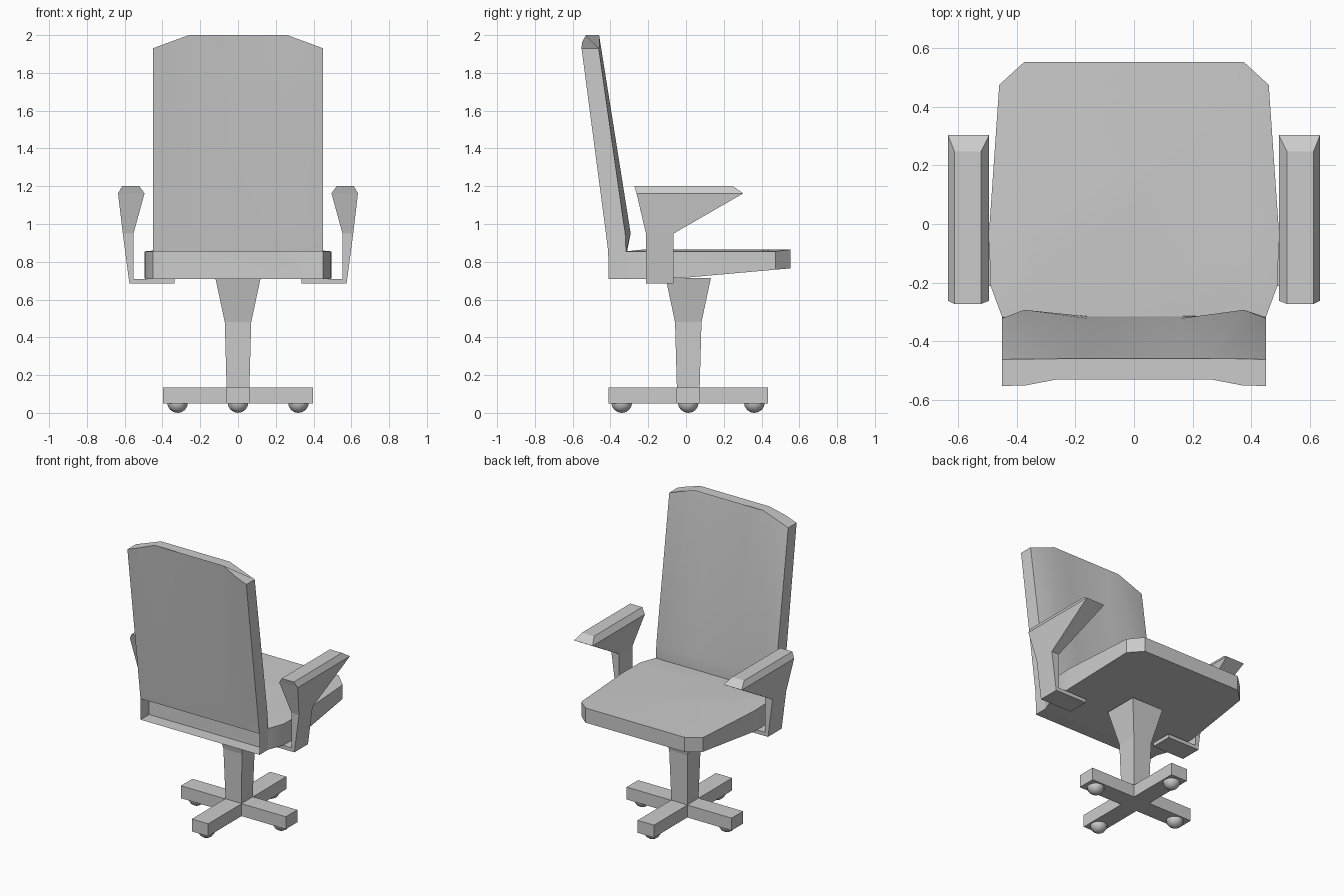
import bpy, bmesh
from math import radians

if "Cube" in bpy.data.objects:
    bpy.data.objects.remove(bpy.data.objects["Cube"])


def finish(name, bm, smooth=None, drop=None):
    """Turn a bmesh into an object, optionally dropping hidden faces."""
    bmesh.ops.recalc_face_normals(bm, faces=bm.faces)
    if drop:
        hidden = [f for f in bm.faces if drop(f.calc_center_median(), f.normal)]
        bmesh.ops.delete(bm, geom=hidden, context='FACES_ONLY')
    me = bpy.data.meshes.new(name)
    bm.to_mesh(me)
    bm.free()
    ob = bpy.data.objects.new(name, me)
    bpy.context.collection.objects.link(ob)
    if smooth:
        bpy.ops.object.select_all(action='DESELECT')
        ob.select_set(True)
        bpy.context.view_layer.objects.active = ob
        bpy.ops.object.shade_smooth_by_angle(angle=radians(smooth))
    return ob


def loft(rings, bm=None):
    """Skin a stack of equal-length closed rings and cap both ends."""
    bm = bm or bmesh.new()
    vs = [[bm.verts.new(p) for p in r] for r in rings]
    n = len(vs[0])
    for a, b in zip(vs, vs[1:]):
        for i in range(n):
            j = (i + 1) % n
            bm.faces.new((a[i], a[j], b[j], b[i]))
    bm.faces.new(vs[0][::-1])
    bm.faces.new(vs[-1])
    return bm


def rect(x0, x1, y0, y1, z):
    return [(x0, y0, z), (x1, y0, z), (x1, y1, z), (x0, y1, z)]


def mirrored(half):
    """Complete a right-hand half profile with its left-hand copy."""
    return half + [(-x, y, z) for x, y, z in reversed(half)]


# Backrest: half rings run from the rear centre strip round to the front
def back_ring(z, yb, edge, wing, mid):
    return mirrored([(.26, yb, z), (.37, yb, z), (.45, yb, z),
                     (.45, edge, z), (.375, wing, z), (.16, mid, z)])


top = mirrored([(.26, -.53, 2), (.37, -.551, 1.96), (.45, -.553, 1.93),
                (.45, -.462, 1.93), (.26, -.46, 2), (.16, -.46, 2)])
bm = loft([back_ring(.71, -.41, -.318, -.318, -.318),
           back_ring(.855, -.412, -.318, -.312, -.315),
           back_ring(.95, -.424, -.322, -.293, -.322),
           top])
finish("backrest", bm, 25, lambda c, n: c.z < .84 and n.y > .9)

# Seat: rounded-corner outline, sloping underside, slightly crowned top
outline = [(.45, -.318), (.49, -.21), (.495, -.03), (.46, .475), (.375, .553)]


def under(y):
    return .71 + .055 * max(0, y + .07) / .62


bottom = mirrored([(x, y, under(y)) for x, y in outline])
rim = mirrored([(x, y, .865 if y > .5 else .855) for x, y in outline])
crown = mirrored([(x * .75, .08 + (y - .08) * .75, .866) for x, y in outline])
finish("seat", loft([bottom, rim, crown]), 25,
       lambda c, n: n.y < -.9 and c.y < -.3)

# Armrests: bracket under the seat, post and flared pad
for side, s in (("right", 1), ("left", -1)):
    post = [rect(.553, .575, -.212, -.065, .685),
            rect(.553, .61, -.212, -.065, .95),
            rect(.495, .635, -.262, .303, 1.162),
            rect(.522, .613, -.273, .248, 1.2)]
    bm = loft([[(s * x, y, z) for x, y, z in r] for r in post])
    foot = [rect(.335, .565, -.212, -.065, z) for z in (.685, .71)]
    loft([[(s * x, y, z) for x, y, z in r] for r in foot], bm)
    finish(side + "_armrest", bm)

# Pedestal column
CY = .012
finish("pedestal", loft([rect(-w, w, CY - w, CY + w, z) for w, z in
                         ((.06, .12), (.07, .48), (.12, .715))]))

# Cross-shaped foot
w, L = .062, .397
cross = [(w, -.423), (w, -w), (L, -w), (L, w), (w, w), (w, .423),
         (-w, .423), (-w, w), (-L, w), (-L, -w), (-w, -w), (-w, -.423)]
finish("cross_base", loft([[(x, y + CY, z) for x, y in cross]
                           for z in (.05, .135)]))

# Ball castors
for i, (x, y) in enumerate(((.32, CY), (-.32, CY), (0, .362), (0, -.34))):
    bm = bmesh.new()
    bmesh.ops.create_uvsphere(bm, u_segments=12, v_segments=8, radius=.055)
    bmesh.ops.translate(bm, verts=bm.verts, vec=(x, y, .055))
    finish(f"castor_{i + 1}", bm, 40)
